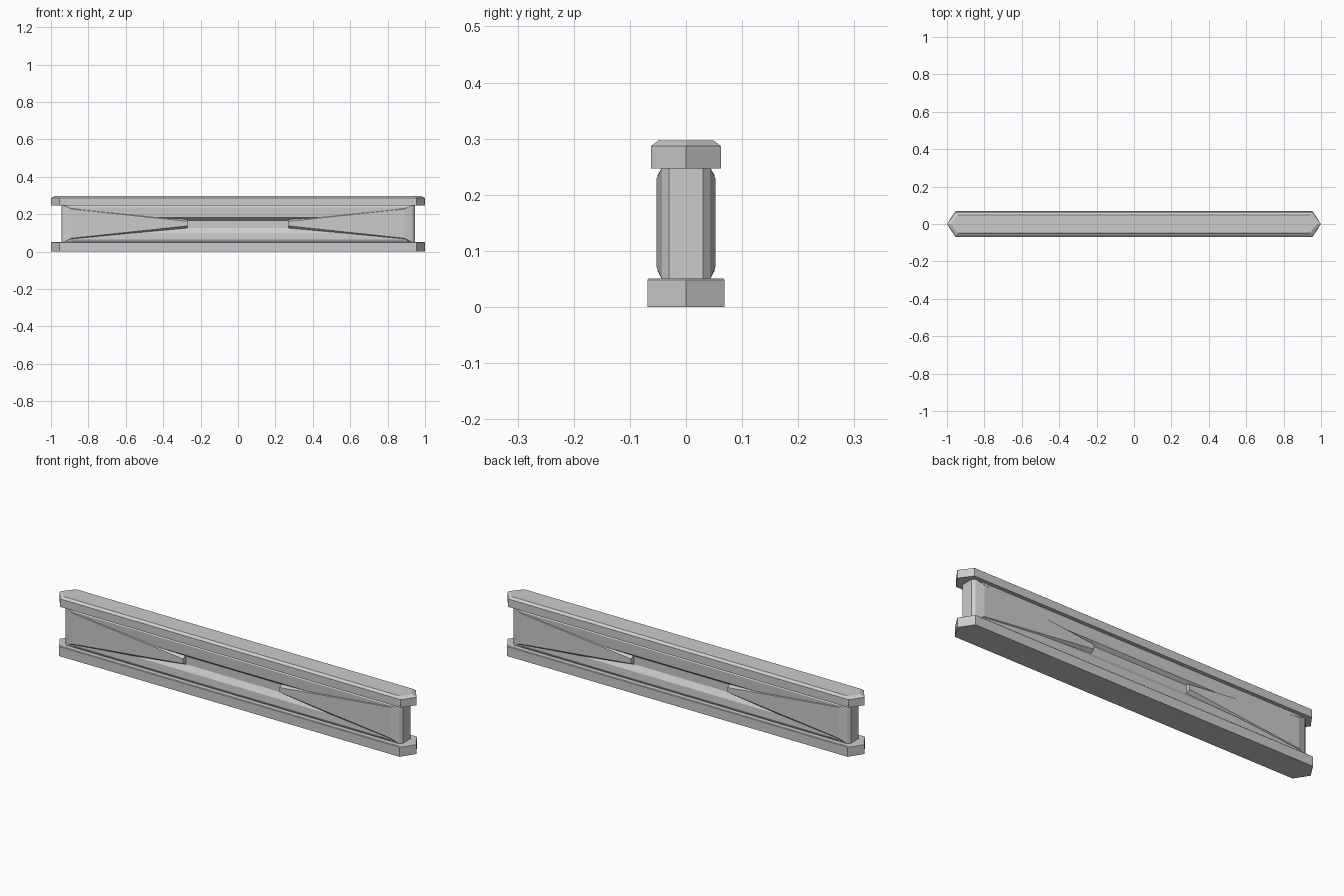
import bpy
import bmesh

cube = bpy.data.objects.get("Cube")
if cube:
    bpy.data.objects.remove(cube, do_unlink=True)

steel = bpy.data.materials.new("plain grey steel")
steel.use_nodes = True
GREY = (0.6, 0.6, 0.6, 1)
steel.diffuse_color = GREY
steel.node_tree.nodes["Principled BSDF"].inputs["Base Color"].default_value = GREY


def loft(name, rings):
    """Skin a list of equal closed rings and cap both ends."""
    bm = bmesh.new()
    loops = [[bm.verts.new(p) for p in ring] for ring in rings]
    n = len(loops[0])
    for a, b in zip(loops, loops[1:]):
        for i in range(n):
            j = (i + 1) % n
            bm.faces.new((a[i], a[j], b[j], b[i]))
    bm.faces.new(loops[0][::-1])
    bm.faces.new(loops[-1])
    bmesh.ops.recalc_face_normals(bm, faces=bm.faces)
    mesh = bpy.data.meshes.new(name)
    bm.to_mesh(mesh)
    bm.free()
    mesh.materials.append(steel)
    obj = bpy.data.objects.new(name, mesh)
    bpy.context.collection.objects.link(obj)
    return obj


def flange_ring(tip, corner, half, z):
    """Long hexagon with pointed ends."""
    return [(tip, 0, z), (corner, half, z), (-corner, half, z),
            (-tip, 0, z), (-corner, -half, z), (corner, -half, z)]


# Flanges with chamfered upper edges
loft("bottom_flange", [flange_ring(1, 0.955, 0.069, 0),
                       flange_ring(1, 0.955, 0.069, 0.048),
                       flange_ring(0.995, 0.95, 0.066, 0.051)])
loft("top_flange", [flange_ring(1, 0.955, 0.062, 0.247),
                    flange_ring(1, 0.955, 0.062, 0.287),
                    flange_ring(0.98, 0.94, 0.049, 0.297)])

# Web with a channel along the middle of each side: (half width, height)
profile = [(0.043, 0.05), (0.051, 0.065), (0.049, 0.10), (0.031, 0.127),
           (0.031, 0.168), (0.048, 0.182), (0.051, 0.235), (0.043, 0.248)]


def web_ring(x, flat=None):
    side = [(flat or y, z) for y, z in profile]
    return ([(x, -y, z) for y, z in side] +
            [(x, y, z) for y, z in reversed(side)])


loft("web", [web_ring(-0.945, 0.03), web_ring(-0.932, 0.043), web_ring(-0.89),
             web_ring(0.89), web_ring(0.932, 0.043), web_ring(0.945, 0.03)])

# Raised tapered panels at both ends of both sides: (x, depth, z)
base = [(0.27, 0.03, 0.175), (0.932, 0.043, 0.248),
        (0.932, 0.043, 0.05), (0.27, 0.03, 0.125)]
face = [(0.27, 0.053, 0.162), (0.89, 0.053, 0.228),
        (0.89, 0.053, 0.072), (0.27, 0.053, 0.138)]
for sx, end in ((1, "left"), (-1, "right")):
    for sy, side in ((-1, "front"), (1, "back")):
        root = [(sx * x, 0, z) for x, y, z in base]
        low = [(sx * x, sy * y, z) for x, y, z in base]
        top = [(sx * x, sy * y, z) for x, y, z in face]
        loft(f"{side}_{end}_panel", [root, low, top])
